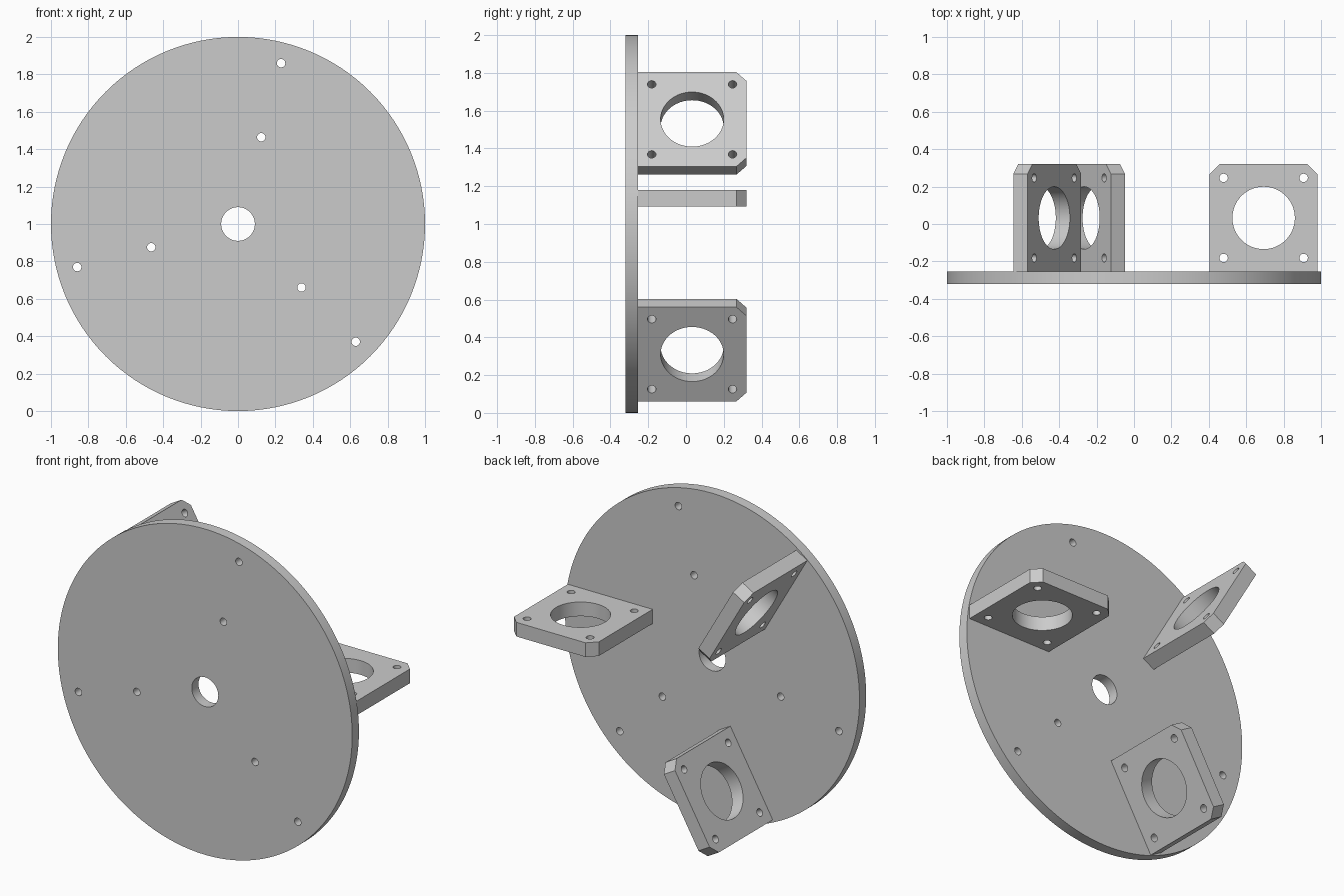
import bpy, bmesh
from math import radians, cos, sin, pi
from mathutils import Matrix, Vector

cube = bpy.data.objects.get("Cube")
if cube:
    bpy.data.objects.remove(cube, do_unlink=True)

grey = bpy.data.materials.new("plain grey")
grey.use_nodes = True
COLOUR = (0.6, 0.6, 0.6, 1)
grey.diffuse_color = COLOUR
grey.node_tree.nodes["Principled BSDF"].inputs["Base Color"].default_value = COLOUR

BACK, FRONT, FACE = 0.32, -0.32, -0.255   # depth of the brackets' back, disc front, disc back
BOLT = 0.0225                             # bolt hole radius
CENTRE = Vector((0, 0, 1))


def new_object(name, bm):
    bmesh.ops.recalc_face_normals(bm, faces=bm.faces)
    mesh = bpy.data.meshes.new(name)
    bm.to_mesh(mesh)
    bm.free()
    mesh.materials.append(grey)
    obj = bpy.data.objects.new(name, mesh)
    bpy.context.collection.objects.link(obj)
    return obj


def add_cylinder(bm, radius, depth, location, sides, along_y=False):
    turn = Matrix.Rotation(pi / 2, 4, 'X') if along_y else Matrix()
    bmesh.ops.create_cone(bm, cap_ends=True, segments=sides, radius1=radius, radius2=radius,
                          depth=depth, matrix=Matrix.Translation(location) @ turn)


def drill(obj, holes, along_y=False):
    """Cut round holes (location, radius, sides) right through the object."""
    bm = bmesh.new()
    for location, radius, sides in holes:
        add_cylinder(bm, radius, 0.5, location, sides, along_y)
    cutter = new_object("hole_cutter", bm)
    cutter.hide_render = True
    mod = obj.modifiers.new("holes", 'BOOLEAN')
    mod.operation, mod.solver, mod.object = 'DIFFERENCE', 'EXACT', cutter
    bpy.ops.object.select_all(action='DESELECT')
    bpy.context.view_layer.objects.active = obj
    obj.select_set(True)
    bpy.ops.object.modifier_apply(modifier=mod.name)
    bpy.data.objects.remove(cutter, do_unlink=True)
    bpy.ops.object.shade_smooth_by_angle(angle=radians(30))


# Round base disc with a hub hole and three radial pairs of bolt holes
bm = bmesh.new()
mid = (FRONT + FACE) / 2
add_cylinder(bm, 1, FACE - FRONT, (0, mid, 0), 128, along_y=True)
disc = new_object("base_disc", bm)
holes = [((0, mid, 0), 0.09, 48)]
for angle in (75, 195, 315):
    a = radians(angle)
    holes += [((r * cos(a), mid, r * sin(a)), BOLT, 24) for r in (0.48, 0.89)]
drill(disc, holes, along_y=True)
disc.location = CENTRE

# Three upright brackets, each with chamfered outer corners, a bore and four bolt holes
INNER, OUTER, CHAMFER = 0.405, 0.981, 0.053
LOW, HIGH = 0.092, 0.179
profile = [(INNER, FACE), (OUTER, FACE), (OUTER, BACK - CHAMFER), (OUTER - CHAMFER, BACK),
           (INNER + CHAMFER, BACK), (INNER, BACK - CHAMFER)]
bore = Vector(((INNER + OUTER) / 2, (FACE + BACK) / 2, (LOW + HIGH) / 2))
pattern = [(bore, 0.167, 64)]
pattern += [(bore + Vector((sx * 0.214, sy * 0.214, 0)), BOLT, 24)
            for sx in (-1, 1) for sy in (-1, 1)]

for name, angle in (("left_bracket", 0), ("upper_bracket", 120), ("lower_bracket", 240)):
    bm = bmesh.new()
    face = bm.faces.new([bm.verts.new((x, y, LOW)) for x, y in profile])
    top = bmesh.ops.extrude_face_region(bm, geom=[face])["geom"]
    bmesh.ops.translate(bm, vec=(0, 0, HIGH - LOW),
                        verts=[v for v in top if isinstance(v, bmesh.types.BMVert)])
    bracket = new_object(name, bm)
    drill(bracket, pattern)
    bracket.rotation_euler.y = -radians(angle)
    bracket.location = CENTRE
